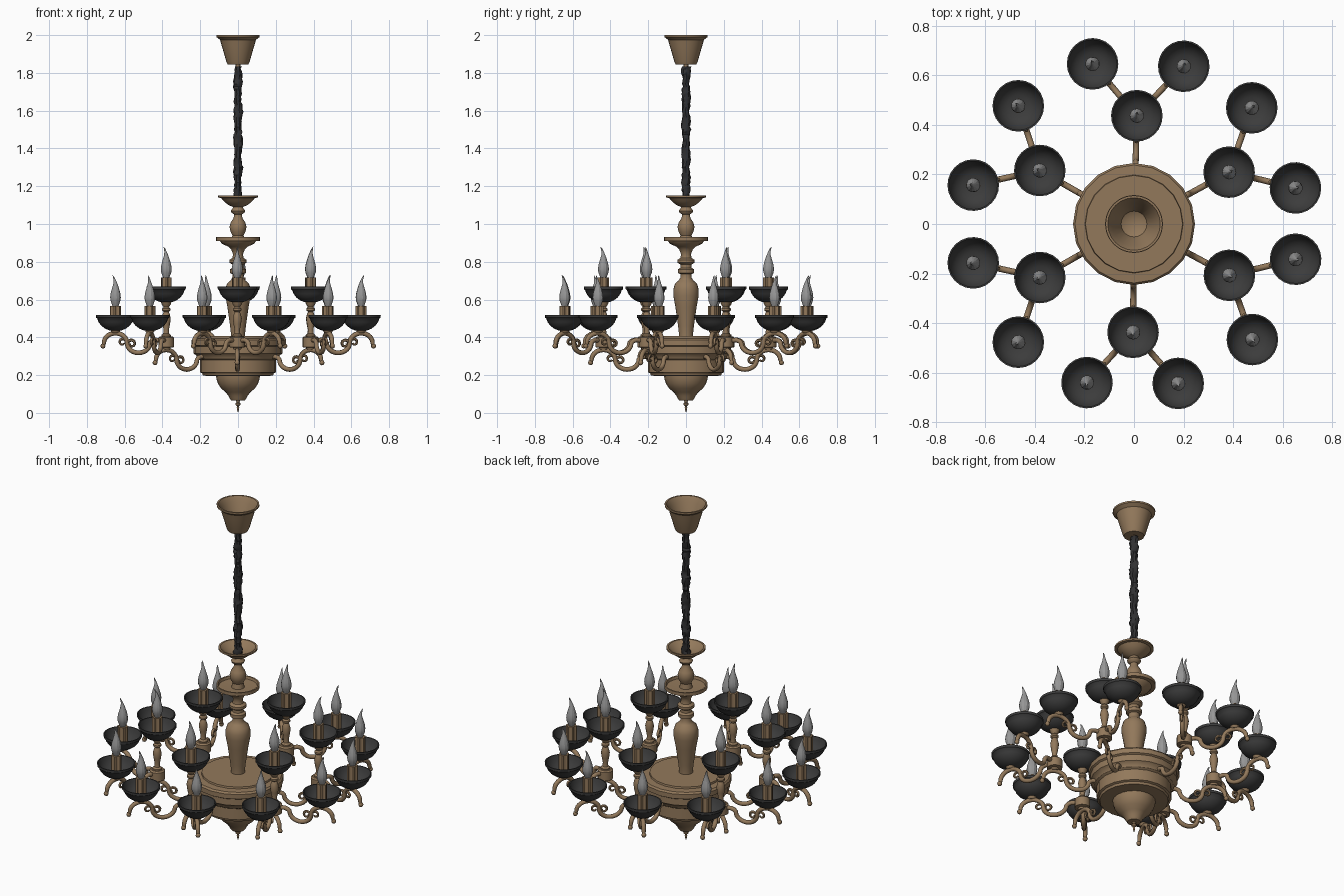
import bpy, bmesh, math, random
from mathutils import Vector

if "Cube" in bpy.data.objects:
    bpy.data.objects.remove(bpy.data.objects["Cube"])
random.seed(4)


def material(name, rgb):
    m = bpy.data.materials.new(name)
    m.diffuse_color = (*rgb, 1)
    m.use_nodes = True
    m.node_tree.nodes["Principled BSDF"].inputs["Base Color"].default_value = m.diffuse_color
    return m


BRONZE = material("aged bronze", (0.29, 0.19, 0.105))
BOWL = material("dark bowl", (0.045, 0.045, 0.045))
FABRIC = material("black sleeve", (0.03, 0.03, 0.032))
GLASS = material("grey glass", (0.31, 0.31, 0.31))


def add(name, mesh, loc=(0, 0, 0), rot=0.0):
    ob = bpy.data.objects.new(name, mesh)
    ob.location = loc
    ob.rotation_euler = (0, 0, rot)
    bpy.context.collection.objects.link(ob)
    return ob


def skin(name, rings, mat, caps=True, angle=35):
    """Mesh from a list of equal rings of points."""
    bm = bmesh.new()
    vs = [[bm.verts.new(p) for p in r] for r in rings]
    n = len(vs[0])
    for a, b in zip(vs, vs[1:]):
        for i in range(n):
            j = (i + 1) % n
            bm.faces.new((a[i], a[j], b[j], b[i]))
    if caps:
        bm.faces.new(vs[0][::-1])
        bm.faces.new(vs[-1])
    bmesh.ops.remove_doubles(bm, verts=bm.verts, dist=1e-5)
    bmesh.ops.recalc_face_normals(bm, faces=bm.faces)
    me = bpy.data.meshes.new(name)
    bm.to_mesh(me)
    bm.free()
    me.materials.append(mat)
    if angle:
        ob = add(name, me)
        bpy.ops.object.select_all(action='DESELECT')
        ob.select_set(True)
        bpy.context.view_layer.objects.active = ob
        bpy.ops.object.shade_smooth_by_angle(angle=math.radians(angle))
        bpy.data.objects.remove(ob)
    return me


def lathe(name, profile, mat, n=20, angle=35, bend=None):
    rings = []
    for r, z in profile:
        off = bend(z) if bend else 0
        rings.append([(r * math.cos(t) + off, r * math.sin(t), z)
                      for t in (2 * math.pi * i / n for i in range(n))])
    return skin(name, rings, mat, caps=False, angle=angle)


def sweep(name, path, radius, mat, n=8):
    """Round bar along a path of (d, z) in the xz plane."""
    rings = []
    for k, p in enumerate(path):
        a, b = path[max(k - 1, 0)], path[min(k + 1, len(path) - 1)]
        t = Vector((b[0] - a[0], 0, b[1] - a[1])).normalized()
        nrm = Vector((-t.z, 0, t.x))
        c = Vector((p[0], 0, p[1]))
        r = radius(k / (len(path) - 1))
        rings.append([c + r * (math.cos(u) * nrm + math.sin(u) * Vector((0, 1, 0)))
                      for u in (2 * math.pi * i / n for i in range(n))])
    return skin(name, rings, mat, angle=60)


def arc(cx, cz, rx, rz, a0, a1, n, shrink=1.0):
    out = []
    for i in range(n + 1):
        f = i / n
        a = math.radians(a0 + (a1 - a0) * f)
        s = 1 + (shrink - 1) * f
        out.append((cx + rx * s * math.cos(a), cz + rz * s * math.sin(a)))
    return out


# ceiling canopy, an open cup
add("canopy", lathe("canopy", [
    (0, 1.835), (.012, 1.835), (.012, 1.845), (.055, 1.845), (.062, 1.86), (.085, 1.94),
    (.095, 1.975), (.115, 1.99), (.115, 2.0), (.106, 2.0), (.088, 1.97), (.052, 1.87),
    (.03, 1.858), (0, 1.858)], BRONZE, 24))

# wrinkled fabric sleeve over the chain
rings = []
for k in range(56):
    z = 1.10 + .735 * k / 55
    cx, cy = random.uniform(-.003, .003), random.uniform(-.003, .003)
    ring = []
    for i in range(10):
        a = 2 * math.pi * i / 10
        r = .021 + .004 * math.sin(2 * a + k * .55) + random.uniform(-.003, .003)
        ring.append((cx + r * math.cos(a), cy + r * math.sin(a), z))
    rings.append(ring)
add("chain_sleeve", skin("chain_sleeve", rings, FABRIC, angle=30))

# turned column: vase, rings, dish, knob and top cup
add("column", lathe("column", [
    (0, .40), (.038, .40), (.038, .425), (.042, .46), (.056, .56), (.067, .62), (.067, .655),
    (.058, .685), (.04, .70), (.03, .715), (.03, .735), (.042, .74), (.042, .76), (.03, .768),
    (.03, .785), (.045, .795), (.045, .81), (.03, .82), (.026, .84), (.036, .865), (.05, .88),
    (.085, .895), (.095, .91), (.117, .91), (.117, .93), (.109, .93), (.105, .915), (.035, .912),
    (.03, .94), (.04, .96), (.045, .985), (.038, 1.01), (.024, 1.03), (.02, 1.05), (.034, 1.06),
    (.038, 1.07), (.03, 1.08), (.026, 1.09), (.05, 1.10), (.075, 1.12), (.09, 1.138),
    (.106, 1.14), (.106, 1.15), (.096, 1.15), (.065, 1.125), (.03, 1.112), (0, 1.112)], BRONZE, 24))

# central hub with stepped bands and dropped bowl
add("hub", lathe("hub", [
    (0, .065), (.036, .065), (.045, .078), (.05, .09), (.066, .11), (.09, .13), (.106, .155),
    (.114, .18), (.116, .195), (.185, .197), (.19, .21), (.202, .215), (.202, .28), (.215, .288),
    (.222, .305), (.236, .315), (.236, .352), (.246, .358), (.246, .385), (.238, .395),
    (.198, .397), (.196, .407), (0, .407)], BRONZE, 20))

# pointed finial at the bottom
add("finial", lathe("finial", [
    (0, 0), (.004, .012), (.007, .03), (.005, .035), (.013, .042), (.013, .05), (.007, .056),
    (.012, .068), (.012, .075), (0, .075)], BRONZE, 12))

# shared meshes: scroll arm, with its origin under the thing it carries
RX, RZ = .0625, .052
path = [(-.26, .008), (-.24, .014), (-.215, .016), (-.197, .010)]
path += arc(-2 * RX, 0, RX, RZ, 180, 360, 14)
path += arc(0, 0, RX, RZ, 180, 0, 14)[1:]
path += [(.066, -.012), (.074, -.018)]
arm_mesh = sweep("scroll_arm", path, lambda f: .0125 if f < .9 else .0125 - .04 * (f - .9), BRONZE)
curl_a = sweep("inner_curl", arc(-.038, .004, .022, .022, 200, -150, 12, .45),
               lambda f: .009 - .004 * f, BRONZE, 6)
curl_b = sweep("lower_curl", arc(-.088, -.004, .022, .022, 20, 370, 12, .45),
               lambda f: .009 - .004 * f, BRONZE, 6)
tip_mesh = lathe("arm_tip", [(0, -.03), (.010, -.026), (.014, -.016), (.010, -.006), (0, -.002)],
                 BRONZE, 8, 60)

# shared meshes: node, baluster, collar
node_mesh = lathe("arm_node", [(0, .335), (.02, .335), (.024, .345), (.042, .348), (.042, .398),
                               (.034, .405), (0, .405)], BRONZE, 16)
post_mesh = lathe("candle_post", [
    (.026, .40), (.026, .412), (.016, .42), (.014, .44), (.02, .47), (.024, .50), (.018, .525),
    (.013, .535), (.022, .542), (.022, .552), (.014, .56), (.024, .575), (.028, .588), (0, .59)],
    BRONZE, 12)
collar_mesh = lathe("collar", [(0, -.012), (.016, -.012), (.024, -.004), (.026, .006), (0, .008)],
                    BRONZE, 12)

# shared meshes: bowl, fluted tube, flame bulb
bowl_mesh = lathe("candle_bowl", [
    (0, 0), (.03, .002), (.055, .012), (.075, .027), (.09, .047), (.097, .066), (.103, .07),
    (.104, .084), (.098, .084), (.092, .066), (.083, .047), (.068, .03), (.045, .017), (0, .012)],
    BOWL, 24, 40)
flutes = [[((.029 if i % 4 < 2 else .024) * math.cos(i * math.pi / 12),
            (.029 if i % 4 < 2 else .024) * math.sin(i * math.pi / 12), z) for i in range(24)]
          for z in (.01, .132)]
tube_mesh = skin("candle_tube", flutes, BRONZE, angle=0)
bulb_mesh = lathe("flame_bulb", [
    (0, .13), (.016, .13), (.02, .142), (.027, .16), (.029, .178), (.026, .2), (.019, .225),
    (.011, .25), (.006, .27), (.004, .285), (0, .296)], GLASS, 12, 25,
    bend=lambda z: 5 * max(0, z - .24) ** 2)


def place_arm(name, x, y, z, rot):
    for part, me in (("", arm_mesh), ("_inner_curl", curl_a), ("_lower_curl", curl_b)):
        add(name + part, me, (x, y, z), rot)
    add(name + "_tip", tip_mesh, (x + .068 * math.cos(rot), y + .068 * math.sin(rot), z), rot)


def place_candle(name, x, y, z):
    rot = math.atan2(y, x)
    add(name + "_collar", collar_mesh, (x, y, z), rot)
    add(name + "_bowl", bowl_mesh, (x, y, z), rot)
    add(name + "_tube", tube_mesh, (x, y, z), rot)
    add(name + "_bulb", bulb_mesh, (x, y, z), rot)


# six branches, each carrying one high and two low candles
for k, deg in enumerate((28.6, 88.5, 150.4, 209.6, 269.5, 331.7)):
    a = math.radians(deg)
    x, y = .437 * math.cos(a), .437 * math.sin(a)
    tag = f"branch_{k + 1}"
    place_arm(tag + "_main_arm", x, y, .282, a)
    add(tag + "_node", node_mesh, (x, y, 0), a)
    add(tag + "_post", post_mesh, (x, y, 0), a)
    place_candle(tag + "_high_candle", x, y, .584)
    for side, s in (("left", 1), ("right", -1)):
        b = a + s * math.radians(42)
        ox, oy = x + .275 * math.cos(b), y + .275 * math.sin(b)
        place_arm(f"{tag}_{side}_arm", ox, oy, .37, b)
        place_candle(f"{tag}_{side}_candle", ox, oy, .434)
